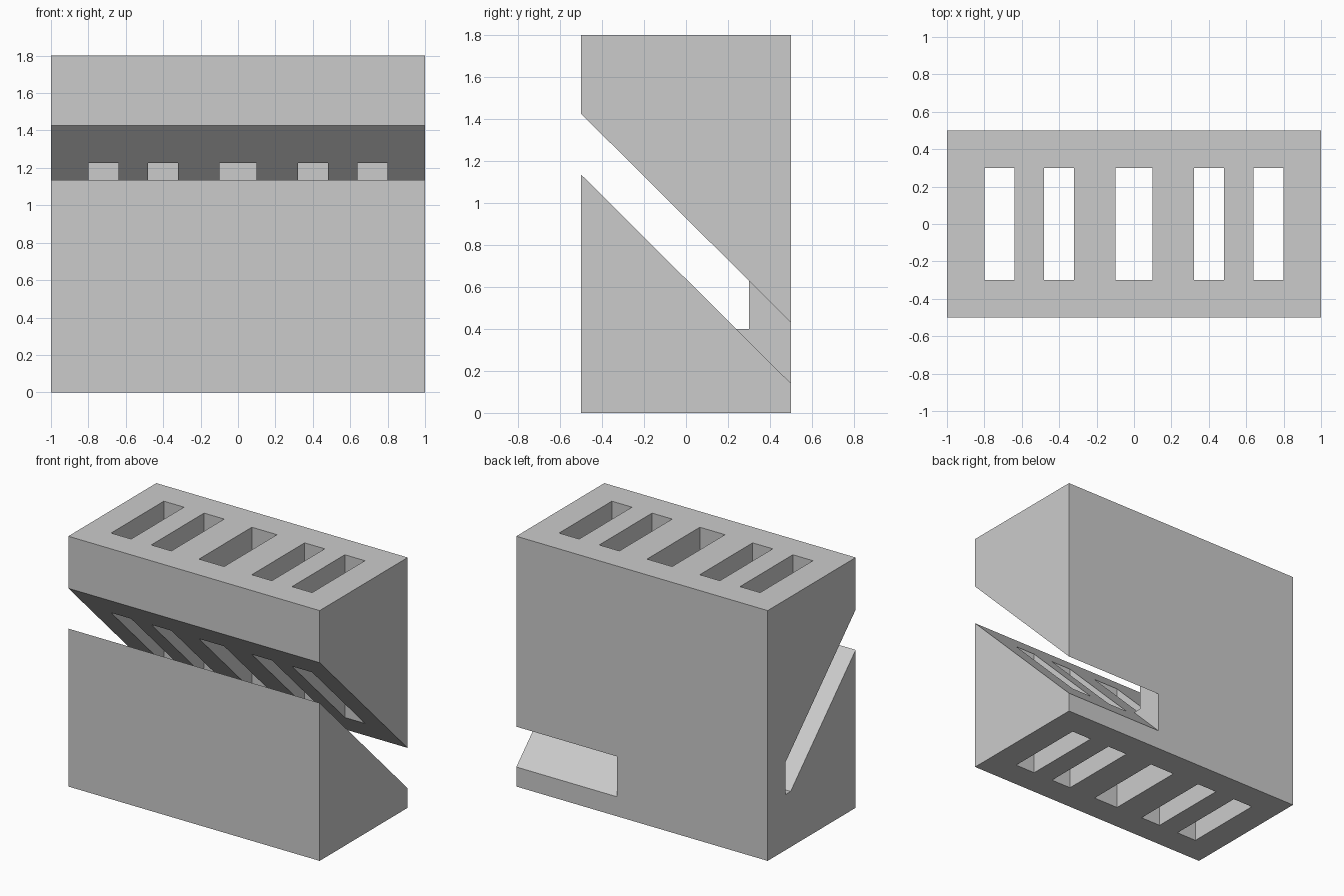
import bpy
import bmesh

if "Cube" in bpy.data.objects:
    bpy.data.objects.remove(bpy.data.objects["Cube"], do_unlink=True)

gray = bpy.data.materials.new("light gray")
gray.use_nodes = True
gray.diffuse_color = (0.6, 0.6, 0.6, 1)
gray.node_tree.nodes["Principled BSDF"].inputs["Base Color"].default_value = (0.6, 0.6, 0.6, 1)


def prism(name, profile, x0, x1):
    """Extrude a (y, z) profile along x."""
    bm = bmesh.new()
    face = bm.faces.new([bm.verts.new((x0, y, z)) for y, z in profile])
    grown = bmesh.ops.extrude_face_region(bm, geom=[face])["geom"]
    verts = [v for v in grown if isinstance(v, bmesh.types.BMVert)]
    bmesh.ops.translate(bm, verts=verts, vec=(x1 - x0, 0, 0))
    bmesh.ops.recalc_face_normals(bm, faces=bm.faces)
    mesh = bpy.data.meshes.new(name)
    bm.to_mesh(mesh)
    bm.free()
    mesh.materials.append(gray)
    obj = bpy.data.objects.new(name, mesh)
    bpy.context.collection.objects.link(obj)
    return obj


def box_profile(y0, y1, z0, z1):
    return [(y0, z0), (y1, z0), (y1, z1), (y0, z1)]


def cut(target, cutter):
    """Subtract the cutter from the target, then discard the cutter."""
    cutter.hide_render = True
    mod = target.modifiers.new("cut", "BOOLEAN")
    mod.operation = "DIFFERENCE"
    mod.solver = "EXACT"
    mod.object = cutter
    bpy.context.view_layer.objects.active = target
    bpy.ops.object.modifier_apply(modifier=mod.name)
    bpy.data.objects.remove(cutter, do_unlink=True)


# Main block
block = prism("slotted_block", box_profile(-0.5, 0.5, 0, 1.8), -1, 1)

# Sloping slot, stopped short of the back wall except at one end
SLOPE = -0.995


def upper(y):
    return 0.928 + SLOPE * y


def lower(y):
    return 0.638 + SLOPE * y


slot = prism("slot_cutter",
             [(-0.7, lower(-0.7)), (0.7, lower(0.7)), (0.7, upper(0.7)), (-0.7, upper(-0.7))],
             -1.1, 1.1)
back_wall = prism("back_wall_keeper",
                  [(0, -0.5), (0.9, -0.5), (0.9, 2), (0.3, 2), (0.3, 0.4), (0, 0.4)],
                  -1.2, 0.2)
cut(slot, back_wall)
cut(block, slot)

# Five vertical shafts through the whole block
for centre, half in ((-0.72, 0.08), (-0.4, 0.08), (0, 0.1), (0.4, 0.08), (0.72, 0.08)):
    cut(block, prism("shaft_cutter", box_profile(-0.3, 0.3, -0.1, 1.9),
                     centre - half, centre + half))
